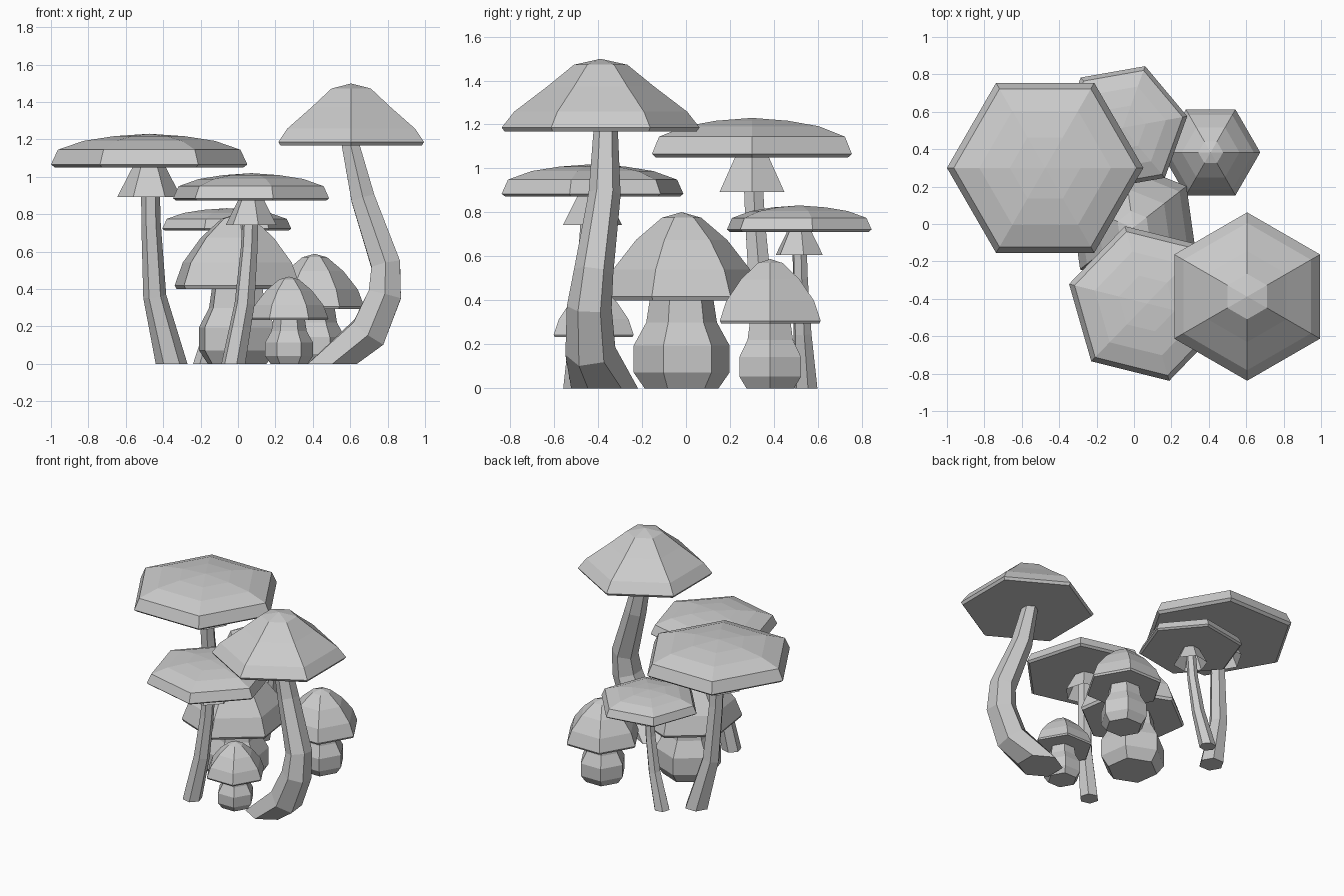
import bpy, bmesh
from math import cos, sin, radians, pi
from mathutils import Vector

if "Cube" in bpy.data.objects:
    bpy.data.objects.remove(bpy.data.objects["Cube"])

SIDES = 6


def skin(name, rings, cap_start=True, cap_end=True):
    """Bridge rings of points into a flat-shaded mesh; a one-point ring is a tip."""
    bm = bmesh.new()
    loops = [[bm.verts.new(p) for p in ring] for ring in rings]
    for a, b in zip(loops, loops[1:]):
        for i in range(SIDES):
            j = (i + 1) % SIDES
            if len(b) == 1:
                bm.faces.new((a[i], a[j], b[0]))
            else:
                bm.faces.new((a[i], a[j], b[j], b[i]))
    if cap_start:
        bm.faces.new(loops[0][::-1])
    if cap_end and len(loops[-1]) > 1:
        bm.faces.new(loops[-1])
    bmesh.ops.recalc_face_normals(bm, faces=bm.faces)
    mesh = bpy.data.meshes.new(name)
    bm.to_mesh(mesh)
    bm.free()
    obj = bpy.data.objects.new(name, mesh)
    bpy.context.collection.objects.link(obj)
    return obj


def lathe(name, center, scale, phase, profile, **caps):
    c, rings = Vector(center), []
    for r, z in profile:
        n = SIDES if r > 0 else 1
        rings.append([c + scale * Vector((r * cos(radians(phase) + 2 * pi * i / SIDES),
                                          r * sin(radians(phase) + 2 * pi * i / SIDES), z))
                      for i in range(n)])
    return skin(name, rings, **caps)


def stem(name, points, phase=0):
    """Tapered tube through (x, y, z, radius); both ends are cut level."""
    pts = [Vector(p[:3]) for p in points]
    rings = []
    for k, p in enumerate(pts):
        end = k in (0, len(pts) - 1)
        t = Vector((0, 0, 1)) if end else (pts[k + 1] - pts[k - 1]).normalized()
        turn = Vector((0, 0, 1)).rotation_difference(t)
        rings.append([p + turn @ Vector((points[k][3] * cos(radians(phase) + 2 * pi * i / SIDES),
                                         points[k][3] * sin(radians(phase) + 2 * pi * i / SIDES), 0))
                      for i in range(SIDES)])
    return skin(name, rings)


# profiles as (radius, height), in units of cap radius
FLAT_CAP = [(0.96, 0), (1, 0.03), (0.93, 0.18), (0.67, 0.27), (0.36, 0.318), (0, 0.343)]
SKIRT = [(0.325, -0.30), (0.17, 0)]
BELL_CAP = [(0.97, 0), (1, 0.04), (0.875, 0.20), (0.54, 0.455), (0.27, 0.675), (0, 0.735)]
BULB = [(0.47, 0), (0.61, 0.20), (0.61, 0.54), (0.45, 0.83), (0.40, 1.15)]
ROUND_CAP = [(0.97, 1.11), (1, 1.16), (0.87, 1.50), (0.58, 1.87), (0.25, 2.15), (0, 2.22)]

# flat-capped mushrooms: cap position, radius, turn, stem path
flat = {
    "large_flat": ((-0.475, 0.30, 1.05), 0.525, 0,
                   [(-0.355, 0.38, 0, 0.085), (-0.445, 0.345, 0.36, 0.062),
                    (-0.465, 0.315, 0.75, 0.052), (-0.47, 0.30, 1.06, 0.048)]),
    "middle_flat": ((0.07, -0.425, 0.872), 0.43, 46,
                    [(-0.025, -0.495, 0, 0.066), (0.035, -0.47, 0.32, 0.055),
                     (0.06, -0.445, 0.62, 0.046), (0.07, -0.43, 0.88, 0.043)]),
    "small_flat": ((-0.06, 0.515, 0.712), 0.35, 10,
                   [(-0.185, 0.545, 0, 0.056), (-0.115, 0.53, 0.25, 0.043),
                    (-0.075, 0.52, 0.5, 0.036), (-0.06, 0.515, 0.72, 0.033)]),
}
for name, (pos, radius, turn, path) in flat.items():
    lathe(name + "_cap", pos, radius, turn, FLAT_CAP)
    lathe(name + "_skirt", pos, radius, turn, SKIRT, cap_start=False, cap_end=False)
    stem(name + "_stem", path, turn)

# tall bell-capped mushroom with bent stem
lathe("bell_cap", (0.605, -0.388, 1.168), 0.45, 30, BELL_CAP)
stem("bell_stem", [(0.505, -0.37, 0, 0.152), (0.70, -0.435, 0.17, 0.115),
                   (0.785, -0.44, 0.37, 0.102), (0.79, -0.42, 0.53, 0.09),
                   (0.668, -0.37, 0.885, 0.073), (0.60, -0.365, 1.18, 0.055)], 30)

# round-capped button mushrooms: position, cap radius, turn
buttons = {
    "large_button": ((-0.004, -0.02, 0), 0.361, 38),
    "back_button": ((0.41, 0.383, 0), 0.265, 0),
    "front_button": ((0.273, -0.42, 0), 0.21, 0),
}
for name, (pos, radius, turn) in buttons.items():
    lathe(name + "_bulb", pos, radius, turn, BULB)
    lathe(name + "_cap", pos, radius, turn, ROUND_CAP)
